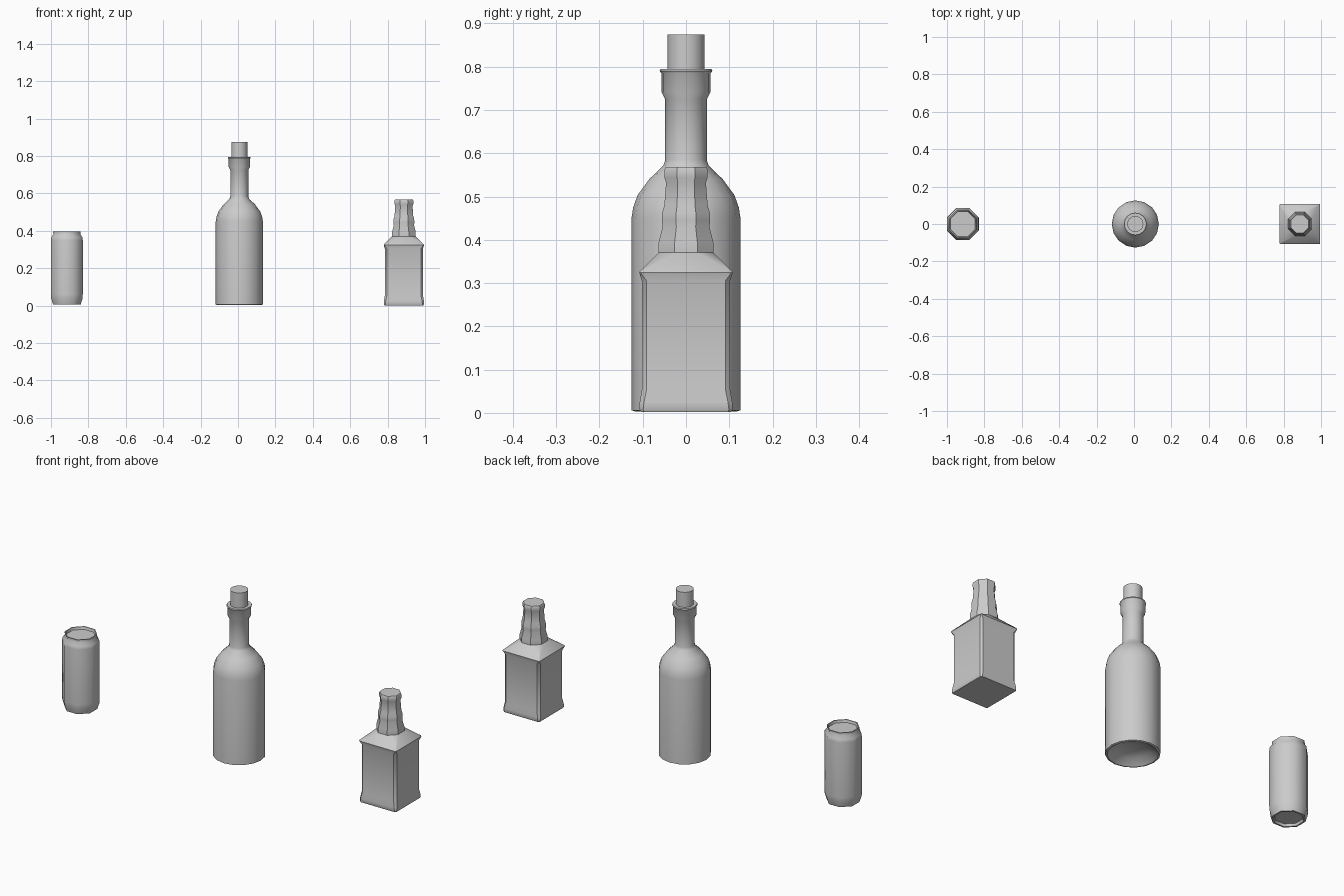
import bpy, bmesh, math

if "Cube" in bpy.data.objects:
    bpy.data.objects.remove(bpy.data.objects["Cube"])


def loft(name, cx, rings, angle=35):
    """Skin a stack of equal-sided rings and cap both ends."""
    bm = bmesh.new()
    loops = [[bm.verts.new(p) for p in ring] for ring in rings]
    n = len(loops[0])
    for a, b in zip(loops, loops[1:]):
        for i in range(n):
            j = (i + 1) % n
            bm.faces.new((a[i], a[j], b[j], b[i]))
    bm.faces.new(loops[0][::-1])
    bm.faces.new(loops[-1])
    bmesh.ops.recalc_face_normals(bm, faces=bm.faces)
    mesh = bpy.data.meshes.new(name)
    bm.to_mesh(mesh)
    bm.free()
    obj = bpy.data.objects.new(name, mesh)
    obj.location.x = cx
    bpy.context.collection.objects.link(obj)
    bpy.ops.object.select_all(action='DESELECT')
    obj.select_set(True)
    bpy.context.view_layer.objects.active = obj
    bpy.ops.object.shade_smooth_by_angle(angle=math.radians(angle))
    return obj


def round_ring(r, z, n):
    return [(r * math.cos(2 * math.pi * i / n), r * math.sin(2 * math.pi * i / n), z)
            for i in range(n)]


def cut_square(h, z, c):
    """Square of half-width h with corners cut back by c."""
    k = h - c
    return [(x, y, z) for x, y in ((h, -k), (h, k), (k, h), (-k, h),
                                   (-h, k), (-h, -k), (-k, -h), (k, -h))]


def octagon(h, z):
    return cut_square(h, z, h * (2 - math.sqrt(2)))


# Drinks can with recessed base and lid
can = [(0.062, 0.018), (0.066, 0.006), (0.074, 0.006), (0.084, 0.04),
       (0.085, 0.06), (0.085, 0.35), (0.083, 0.366), (0.072, 0.382),
       (0.074, 0.397), (0.069, 0.397), (0.066, 0.384)]
loft("drink_can", -0.915, [octagon(r, z) for r, z in can], 50)

# Tall round bottle with hollowed base
bottle = [(0.03, 0.04), (0.08, 0.03), (0.117, 0.003), (0.126, 0.006),
          (0.126, 0.45), (0.122, 0.475), (0.112, 0.503), (0.085, 0.54),
          (0.052, 0.572), (0.048, 0.585), (0.048, 0.725), (0.057, 0.742),
          (0.057, 0.785), (0.061, 0.79), (0.059, 0.795), (0.043, 0.795)]
loft("tall_bottle", 0.007, [round_ring(r, z, 16) for r, z in bottle], 40)

# Cork
loft("cork", 0.007, [round_ring(0.043, z, 16) for z in (0.78, 0.874)], 40)

# Square bottle: cut-corner body, sloped shoulder, ribbed neck and cap
body = [(0.104, 0.002, 0.006), (0.107, 0.008, 0.008), (0.107, 0.025, 0.010),
        (0.102, 0.055, 0.011), (0.102, 0.305, 0.011), (0.108, 0.324, 0.003),
        (0.106, 0.328, 0.003)]
neck = [(0.063, 0.371), (0.063, 0.395), (0.054, 0.43), (0.056, 0.445),
        (0.055, 0.462), (0.050, 0.48), (0.046, 0.533), (0.050, 0.544),
        (0.050, 0.562), (0.047, 0.568)]
loft("square_bottle", 0.887, [cut_square(*p) for p in body] + [octagon(r, z) for r, z in neck], 40)
